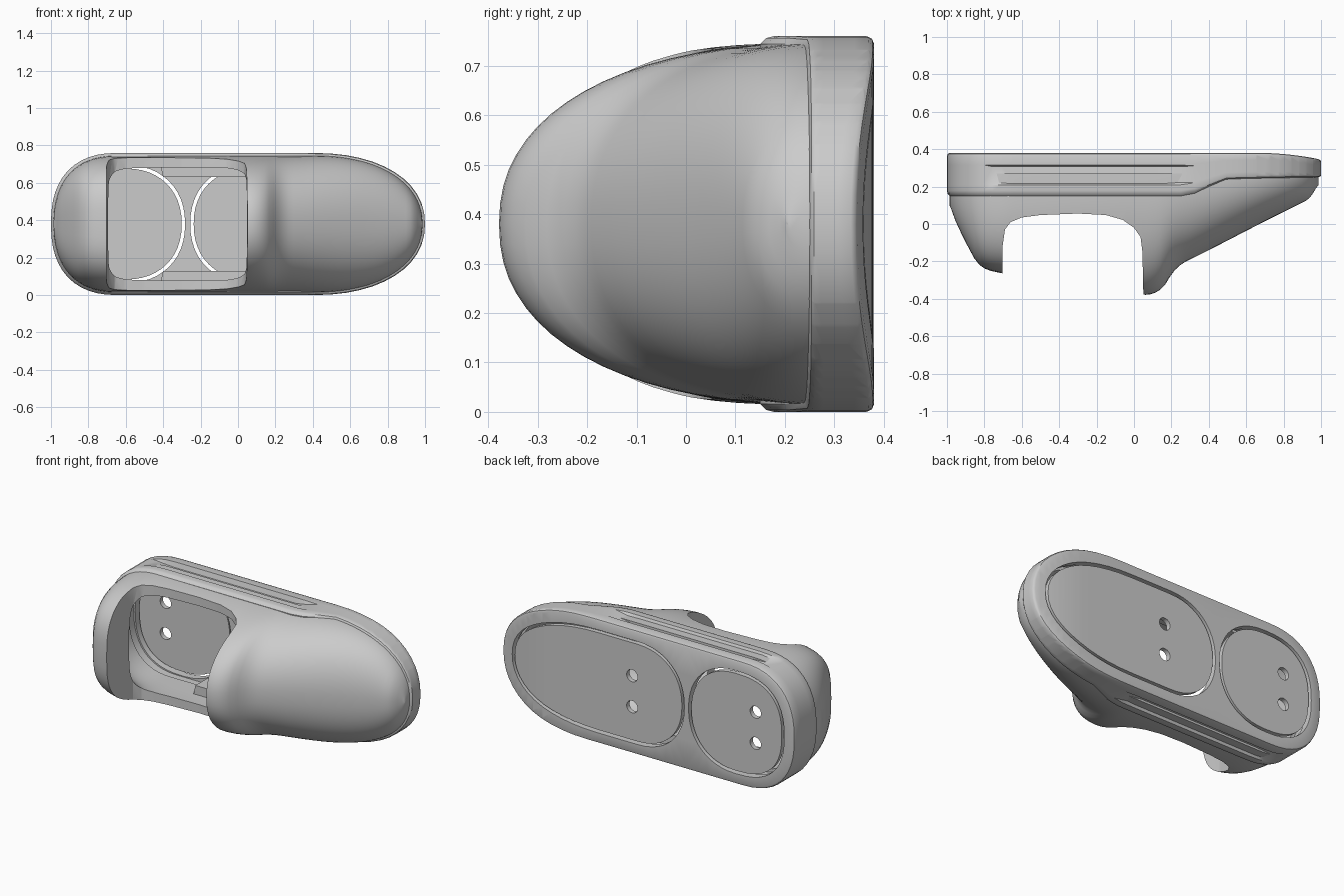
import bpy, bmesh
from math import sin, cos, pi, radians

if "Cube" in bpy.data.objects:
    bpy.data.objects.remove(bpy.data.objects["Cube"])

MID = 0.38  # z of the long centre line


def make(name, rings):
    """Skin a list of equal-length point rings and cap both ends."""
    bm = bmesh.new()
    vs = [[bm.verts.new(p) for p in r] for r in rings]
    n = len(vs[0])
    for a, b in zip(vs, vs[1:]):
        for i in range(n):
            j = (i + 1) % n
            bm.faces.new((a[i], a[j], b[j], b[i]))
    bm.faces.new(vs[0])
    bm.faces.new(vs[-1])
    bmesh.ops.recalc_face_normals(bm, faces=bm.faces)
    me = bpy.data.meshes.new(name)
    bm.to_mesh(me)
    bm.free()
    ob = bpy.data.objects.new(name, me)
    bpy.context.collection.objects.link(ob)
    return ob


def cut(ob, *cutters):
    for c in cutters:
        m = ob.modifiers.new("cut", 'BOOLEAN')
        m.operation, m.solver, m.object = 'DIFFERENCE', 'EXACT', c
    dg = bpy.context.evaluated_depsgraph_get()
    me = bpy.data.meshes.new_from_object(ob.evaluated_get(dg))
    ob.modifiers.clear()
    ob.data = me
    for c in cutters:
        bpy.data.objects.remove(c)


def smooth(ob, angle=35):
    bpy.ops.object.select_all(action='DESELECT')
    ob.select_set(True)
    bpy.context.view_layer.objects.active = ob
    bpy.ops.object.shade_smooth_by_angle(angle=radians(angle))


def outline(x0, x1, h, al, ar, nl, nr, d=0.0, k=24, straight=14):
    """Long rounded outline as (x, z) pairs, inset by d."""
    def end(cx, a, n, t):
        c, s = cos(t), sin(t)
        return (cx + (a - d) * abs(c) ** (2 / n) * (1 if c > 0 else -1),
                MID + (h - d) * abs(s) ** (2 / n) * (1 if s > 0 else -1))
    cl, cr = x0 + al, x1 - ar
    pts = [end(cr, ar, nr, -pi / 2 + pi * i / k) for i in range(k + 1)]
    pts += [(cr + (cl - cr) * i / straight, MID + h - d) for i in range(1, straight)]
    pts += [end(cl, al, nl, pi / 2 + pi * i / k) for i in range(k + 1)]
    pts += [(cl + (cr - cl) * i / straight, MID - h + d) for i in range(1, straight)]
    return pts


def prism(name, pts, y0, y1):
    return make(name, [[(x, y, z) for x, z in pts] for y in (y0, y1)])


def lerp(table, x):
    if x <= table[0][0]:
        return table[0][1]
    for (a, p), (b, q) in zip(table, table[1:]):
        if x <= b:
            return p + (q - p) * (x - a) / (b - a)
    return table[-1][1]


def toe_bend(ob):
    """Slice the toe across and lift its underside."""
    bm = bmesh.new()
    bm.from_mesh(ob.data)
    bmesh.ops.triangulate(bm, faces=bm.faces)
    for i in range(9):
        bmesh.ops.bisect_plane(bm, geom=bm.verts[:] + bm.edges[:] + bm.faces[:],
                               plane_co=(0.66 + i * 0.037, 0, 0), plane_no=(1, 0, 0))
    for v in bm.verts:
        t = max(0, v.co.x - 0.66) / 0.34
        v.co.y -= 0.036 * t ** 2 * min(1, max(0, (v.co.y - 0.25) / 0.09))
    bm.to_mesh(ob.data)
    bm.free()


SOLE = (-1, 1, 0.38, 0.36, 0.6, 2.4, 2.2)
BIG = (-0.255, 0.925, 0.315, 0.32, 0.6, 2.2, 2.2)
SMALL = (-0.93, -0.283, 0.315, 0.32, 0.32, 2.5, 2.2)

# Sole: hollow inside, side wall with a long shallow groove on both flanks
FRONT = [(0.28, 0.15), (0.36, 0.175), (0.44, 0.225), (0.5, 0.24), (1, 0.25)]
GROOVE = [(-0.8, 0), (-0.68, 1), (0.2, 1), (0.32, 0)]
rings = [[(x, 0.335, z) for x, z in outline(*SOLE, d=0.06)]]
for t, d, g in [(0, .06, 0), (0, .016, 0), (.05, .004, 0), (.12, 0, 0), (.26, 0, 0), (.31, 0, .022),
                (.68, 0, .03), (.72, 0, 0), (.92, 0, 0), (.98, .005, 0), (1, .014, 0)]:
    ring = []
    for x, z in outline(*SOLE, d=d):
        f = lerp(FRONT, x)
        s = 1 if z < MID else -1
        ring.append((x, f + (0.38 - f) * t, z + s * g * lerp(GROOVE, x)))
    rings.append(ring)
sole = make("sole", rings)
cut(sole, prism("front_recess", outline(*BIG), 0.2, 0.5),
    prism("heel_recess", outline(*SMALL), 0.2, 0.5))
toe_bend(sole)
smooth(sole)

# Two sole pads, each with a pair of round holes
for name, shape, hx in (("front_pad", BIG, 0.1), ("heel_pad", SMALL, -0.735)):
    pad = prism(name, outline(*shape, d=0.018), 0.35, 0.378)
    holes = [prism("hole", [(hx + 0.037 * cos(2 * pi * i / 24), MID + dz + 0.037 * sin(2 * pi * i / 24))
                            for i in range(24)], 0.2, 0.5) for dz in (-0.095, 0.095)]
    cut(pad, *holes)
    toe_bend(pad)
    smooth(pad)

# Upper: arched sections along x, hollowed, with the foot opening cut out
TOP = [(-0.99, 0.13), (-0.97, 0.05), (-0.91, -0.08), (-0.84, -0.21), (-0.79, -0.245),
       (-0.7, -0.265), (-0.3, -0.3), (0.05, -0.38), (0.1, -0.375), (0.16, -0.34),
       (0.2, -0.265), (0.25, -0.215), (0.4, -0.14), (0.7, 0.015), (0.94, 0.135), (0.99, 0.22)]
INNER = [(-0.95, 0.08), (-0.8, -0.01), (-0.69, -0.06), (-0.55, -0.2), (0.05, -0.31), (0.2, -0.2),
         (0.4, -0.08), (0.9, 0.17)]
POWER = [(-0.7, 3.0), (0.0, 2.25), (0.5, 2.2), (1, 2.2)]
POWER_IN = [(-0.1, 4.0), (0.06, 2.3), (1, 2.2)]


def width(x, d):
    x0, x1, h, al, ar, nl, nr = SOLE
    cl, cr = x0 + al, x1 - ar
    if x < cl:
        u, n = (cl - x) / (al - d), nl
    else:
        u, n = max(0, x - cr) / (ar - d), nr
    return (h - d) * max(0.0, 1 - u ** n) ** (1 / n)


def arch(name, d, table, base, power):
    end = pi / 2 * 0.97
    xs = [-0.64 - (0.36 - d) * sin(end * (1 - i / 16)) for i in range(16)]
    xs += [-0.64 + 1.04 * i / 40 for i in range(40)]
    xs += [0.4 + (0.6 - d) * sin(end * i / 18) for i in range(19)]
    rings = []
    for x in xs:
        w, p = width(x, d), lerp(power, x)
        # averaged heights soften the profile corners
        a = sum(lerp(table, x + o) for o in (-0.015, 0, 0.015)) / 3
        a = min(a, base - 0.03)
        ring = []
        for i in range(37):
            c, s = cos(pi * i / 36), max(0, sin(pi * i / 36))
            if i in (0, 36):
                s = 0
            ring.append((x, base - (base - a) * s ** (2 / p),
                         MID + w * abs(c) ** (2 / p) * (1 if c > 0 else -1)))
        rings.append(ring)
    return make(name, rings)


upper = arch("upper", 0.014, TOP, 0.27, POWER)
slot = [(-0.705, -0.6), (-0.703, -0.12), (-0.69, -0.03), (-0.66, 0.01), (-0.6, 0.035), (-0.5, 0.048),
        (-0.3, 0.056), (-0.15, 0.048), (-0.06, 0.022), (0.0, -0.02), (0.035, -0.07), (0.045, -0.15), (0.055, -0.6)]
opening = make("opening", [[(x, y, z) for x, y in slot] for z in (-0.2, 1.0)])
cut(upper, arch("inside", 0.075, INNER, 0.3, POWER_IN), opening)
smooth(upper, 40)

# Inner ledges along both sides of the opening
for name, s in (("lower_ledge", -1), ("upper_ledge", 1)):
    za, zb = MID + s * 0.335, MID + s * 0.25
    prism(name, [(-0.42, za), (-0.4, zb), (0.1, zb), (0.1, za)], 0.16, 0.28)
